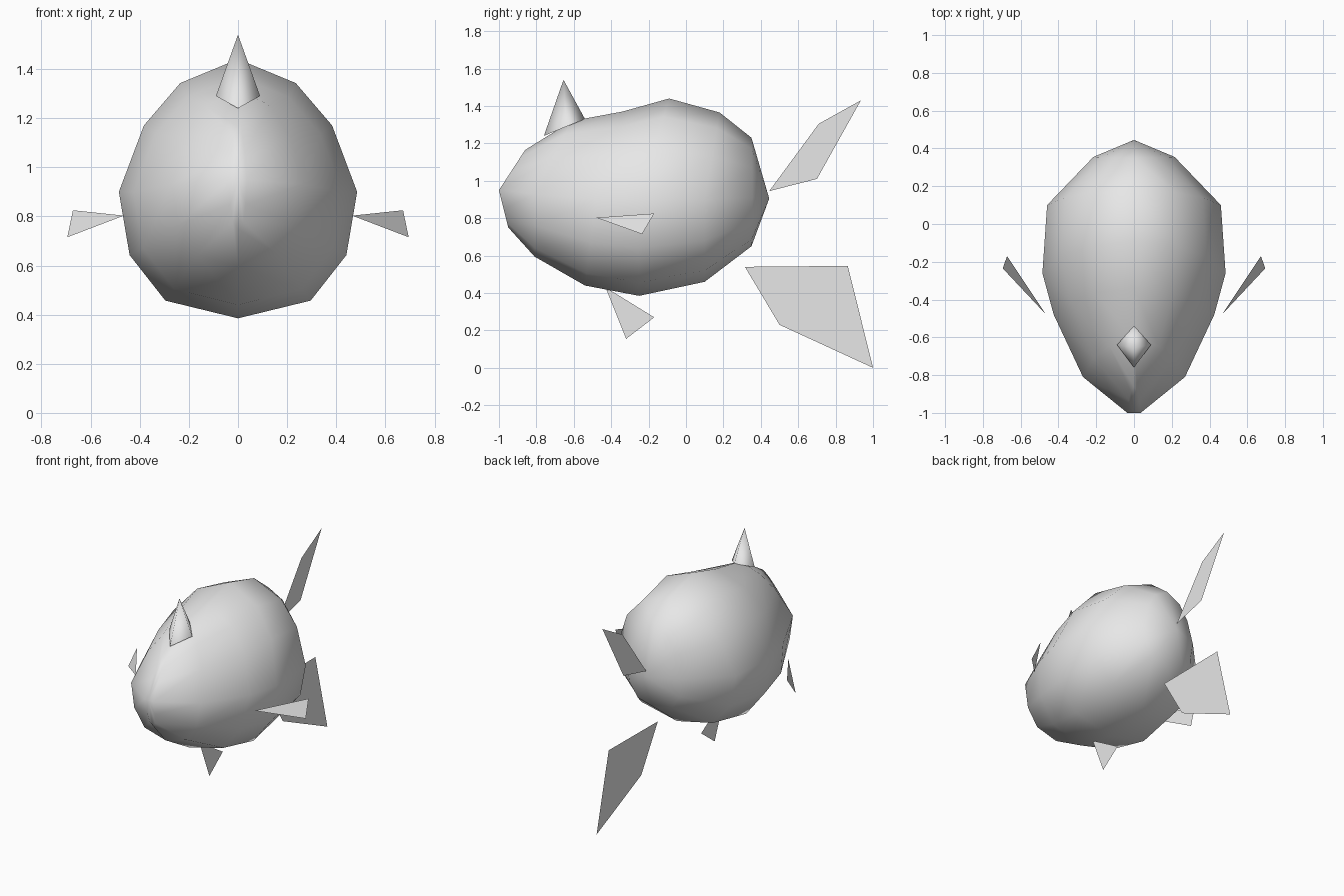
import bpy
import bmesh

if "Cube" in bpy.data.objects:
    bpy.data.objects.remove(bpy.data.objects["Cube"], do_unlink=True)

grey = bpy.data.materials.new("pale grey")
grey.use_nodes = True
grey.diffuse_color = (0.8, 0.8, 0.8, 1)
grey.node_tree.nodes["Principled BSDF"].inputs["Base Color"].default_value = (0.8, 0.8, 0.8, 1)


def add_object(name, bm, smooth=False):
    bmesh.ops.recalc_face_normals(bm, faces=bm.faces)
    mesh = bpy.data.meshes.new(name)
    for face in bm.faces:
        face.smooth = smooth
    bm.to_mesh(mesh)
    bm.free()
    mesh.materials.append(grey)
    obj = bpy.data.objects.new(name, mesh)
    bpy.context.collection.objects.link(obj)
    return obj


def fan(bm, tip, ring):
    for a, b in zip(ring, ring[1:] + ring[:1]):
        bm.faces.new((tip, a, b))


def add_fin(name, points):
    bm = bmesh.new()
    bm.faces.new([bm.verts.new(p) for p in points])
    return add_object(name, bm)


# Body: twelve-sided rings lofted between the tail pole and the nose pole
half = [(0, 1), (0.485, 0.82), (0.79, 0.5), (1, 0), (0.91, -0.5), (0.61, -0.86), (0, -1)]
section = half + [(-u, v) for u, v in half[-2:0:-1]]

# Each ring: top (y, z), side (y, z, half width), bottom (y, z)
rings = [
    ((0.35, 1.23), (0.355, 0.91, 0.215), (0.35, 0.65)),
    ((0.18, 1.365), (0.10, 0.90, 0.46), (0.10, 0.46)),
    ((-0.09, 1.44), (-0.26, 0.90, 0.485), (-0.25, 0.385)),
    ((-0.34, 1.37), (-0.48, 0.90, 0.425), (-0.54, 0.44)),
    ((-0.61, 1.32), (-0.81, 0.93, 0.27), (-0.81, 0.595)),
    ((-0.86, 1.165), (-1.0, 0.95, 0.035), (-0.95, 0.75)),
]
bm = bmesh.new()
loops = []
for top, side, bottom in rings:
    loop = []
    for u, v in section:
        end = top if v > 0 else bottom
        y = side[0] + (end[0] - side[0]) * abs(v)
        z = side[1] + (end[1] - side[1]) * abs(v)
        loop.append(bm.verts.new((u * side[2], y, z)))
    loops.append(loop)
for near, far in zip(loops, loops[1:]):
    for i in range(len(section)):
        j = (i + 1) % len(section)
        bm.faces.new((near[i], near[j], far[j], far[i]))
fan(bm, bm.verts.new((0, 0.445, 0.905)), loops[0])
fan(bm, bm.verts.new((0, -1, 0.95)), loops[-1])
add_object("body", bm, smooth=True)

# Horn: four-sided spike on the forehead
bm = bmesh.new()
base = [bm.verts.new(p) for p in
        [(0, -0.76, 1.24), (0.09, -0.64, 1.29), (0, -0.54, 1.33), (-0.09, -0.64, 1.29)]]
fan(bm, bm.verts.new((0, -0.655, 1.54)), base)
add_object("horn", bm, smooth=True)

# Flat fins on the centre line
add_fin("upper_tail_fin", [(0, 0.445, 0.945), (0, 0.71, 1.305), (0, 0.935, 1.43), (0, 0.70, 1.01)])
add_fin("lower_tail_fin", [(0, 0.315, 0.54), (0, 0.865, 0.545), (0, 1.0, 0), (0, 0.50, 0.23)])
add_fin("belly_fin", [(0, -0.43, 0.43), (0, -0.32, 0.155), (0, -0.17, 0.27)])

# Side fins, mirrored
for name, s in (("left_side_fin", 1), ("right_side_fin", -1)):
    add_fin(name, [(s * 0.465, -0.48, 0.803), (s * 0.672, -0.17, 0.825), (s * 0.695, -0.235, 0.715)])
